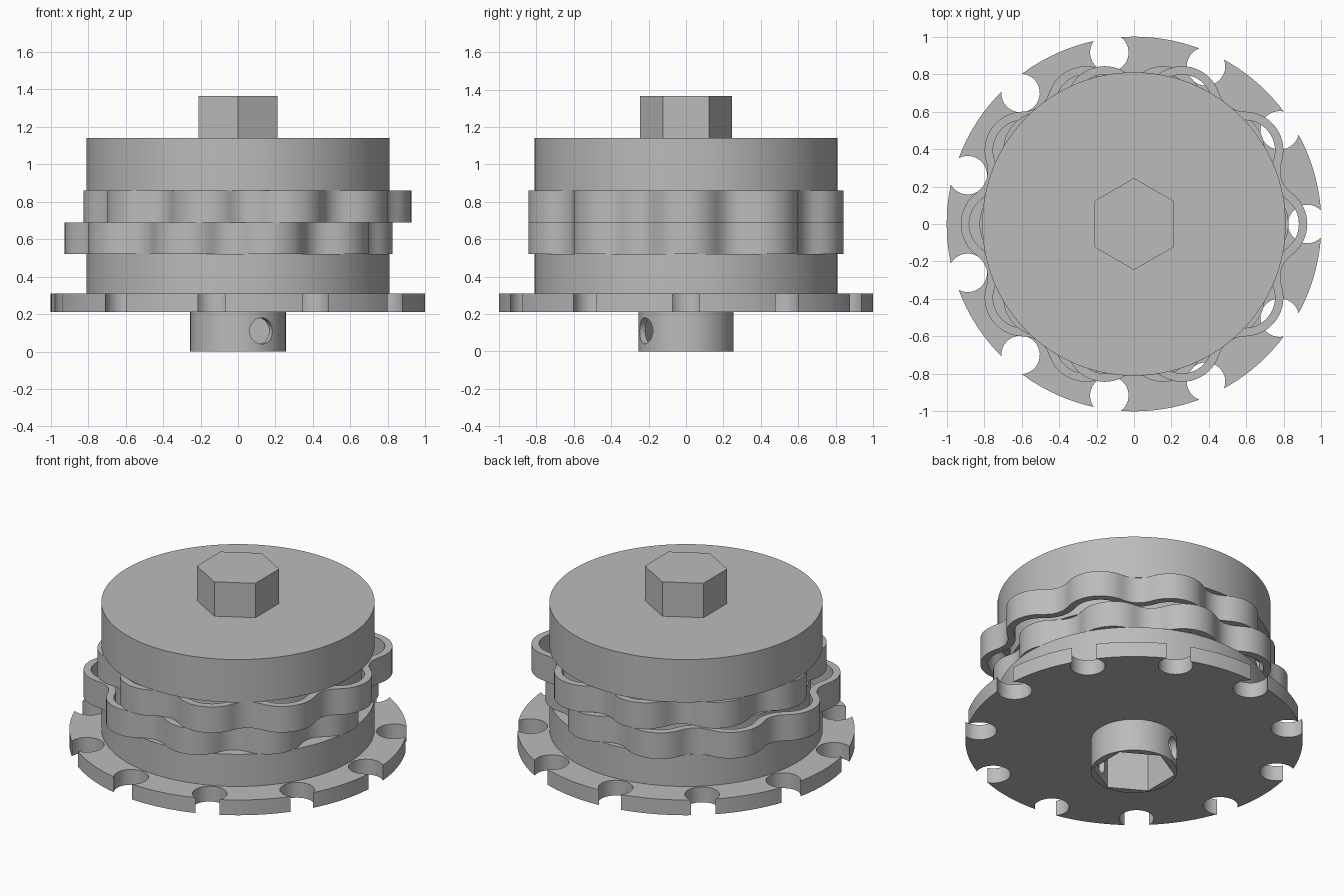
import bpy, bmesh, math
from mathutils import Matrix, Vector

cube = bpy.data.objects.get("Cube")
if cube:
    bpy.data.objects.remove(cube, do_unlink=True)

grey = bpy.data.materials.new("machined_grey")
grey.use_nodes = True
color = (0.5, 0.5, 0.5, 1)
grey.diffuse_color = color
grey.node_tree.nodes["Principled BSDF"].inputs["Base Color"].default_value = color

ECC = 0.05        # offset of each wavy ring from the axis
PIN_RING = 0.925  # radius of the pin circle
PIN = 0.1         # pin radius
PINS = 11


def polar(r, a):
    return Vector((r * math.cos(a), r * math.sin(a)))


def circle(r, n=128, turn=0):
    return [polar(r, turn + math.tau * i / n) for i in range(n)]


def prism(name, outline, z0, z1, inner=None):
    """Extrude an outline; an inner outline of equal length makes a ring."""
    bm = bmesh.new()

    def wall(points, flip):
        low = [bm.verts.new((p.x, p.y, z0)) for p in points]
        high = [bm.verts.new((p.x, p.y, z1)) for p in points]
        strip(low, high, flip)
        return low, high

    def strip(a, b, flip=False):
        for i in range(len(a)):
            j = (i + 1) % len(a)
            quad = [a[i], a[j], b[j], b[i]]
            bm.faces.new(quad[::-1] if flip else quad)

    low, high = wall(outline, False)
    if inner:
        low_in, high_in = wall(inner, True)
        strip(high, high_in)
        strip(low_in, low)
    else:
        bm.faces.new(high)
        bm.faces.new(low[::-1])
    mesh = bpy.data.meshes.new(name)
    bm.to_mesh(mesh)
    bm.free()
    mesh.materials.append(grey)
    obj = bpy.data.objects.new(name, mesh)
    bpy.context.collection.objects.link(obj)
    return obj


def activate(obj):
    bpy.ops.object.select_all(action='DESELECT')
    obj.select_set(True)
    bpy.context.view_layer.objects.active = obj


def cut(obj, cutter):
    mod = obj.modifiers.new("cut", 'BOOLEAN')
    mod.operation = 'DIFFERENCE'
    mod.solver = 'EXACT'
    mod.object = cutter
    activate(obj)
    bpy.ops.object.modifier_apply(modifier=mod.name)


def wavy(offset, shift, per_lobe=28):
    """Cycloid outline moved inward by an offset, with a lobe on the x axis."""
    points = []
    lobes = PINS - 1
    for i in range(lobes * per_lobe):
        t = math.tau * i / (lobes * per_lobe)
        p = polar(PIN_RING, t) - polar(ECC, PINS * t)
        d = polar(PIN_RING, t) - polar(ECC * PINS, PINS * t)
        p -= d.normalized() * offset
        p.rotate(Matrix.Rotation(math.pi / lobes, 2))
        points.append(p + Vector((shift, 0)))
    return points


def notched_outline():
    """Round plate with a round pocket at every pin position."""
    r = 0.103
    half = math.acos((1 + PIN_RING ** 2 - r * r) / (2 * PIN_RING))
    lip = polar(1, half) - Vector((PIN_RING, 0))
    mouth = math.atan2(lip.y, lip.x)
    step = math.tau / PINS
    points = []
    for k in range(PINS):
        a = k * step
        for i in range(25):
            t = -mouth - (math.tau - 2 * mouth) * i / 24
            p = Vector((PIN_RING, 0)) + polar(r, t)
            p.rotate(Matrix.Rotation(a, 2))
            points.append(p)
        for i in range(1, 12):
            points.append(polar(1, a + half + (step - 2 * half) * i / 12))
    return points


# Stacked housing
hub = prism("hub", circle(0.255), 0, 0.21)
plate = prism("notched_plate", notched_outline(), 0.21, 0.31)
lower = prism("lower_drum", circle(0.81), 0.31, 0.52)
upper = prism("upper_drum", circle(0.81), 0.86, 1.14)
shaft = prism("hex_shaft", circle(0.245, 6, math.pi / 6), 1.14, 1.365)

# Two wavy rings on opposite eccentrics
parts = [hub, plate, lower, upper, shaft]
for level, z0, z1, shift in (("lower", 0.52, 0.69, -ECC), ("upper", 0.69, 0.86, ECC)):
    parts.append(prism(level + "_wavy_ring", wavy(PIN, shift), z0, z1,
                       wavy(PIN + 0.045, shift)))
    core = [p + Vector((shift, 0)) for p in circle(0.7)]
    parts.append(prism(level + "_eccentric_core", core, z0, z1))

# Hex socket from below and the cross hole through the hub
socket = prism("socket_cutter", circle(0.244, 6, math.pi / 6), -0.1, 0.48)
for part in (hub, plate, lower):
    cut(part, socket)
drill = prism("drill_cutter", circle(0.07, 48), -0.5, 0.5)
drill.data.transform(Matrix.Translation((0, 0, 0.11))
                     @ Matrix.Rotation(math.radians(120), 4, 'Z')
                     @ Matrix.Rotation(math.pi / 2, 4, 'Y'))
cut(hub, drill)
for cutter in (socket, drill):
    bpy.data.objects.remove(cutter, do_unlink=True)

for part in parts:
    activate(part)
    bpy.ops.object.shade_smooth_by_angle(angle=math.radians(30))
